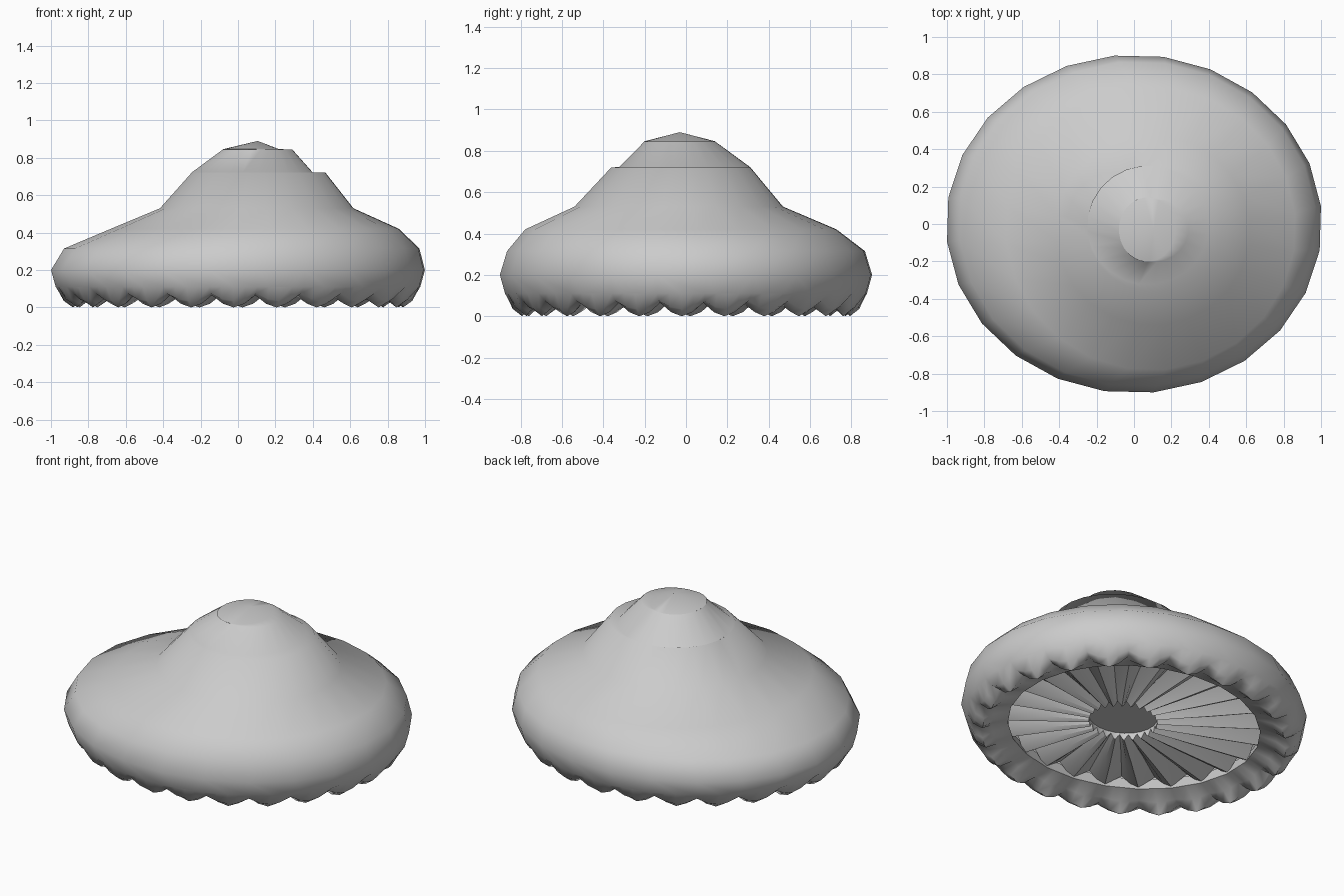
import bpy, bmesh
from math import cos, sin, radians

if "Cube" in bpy.data.objects:
    bpy.data.objects.remove(bpy.data.objects["Cube"])

SIDES, SUB = 24, 4          # cap sides, steps per scallop / gill
OFFSET = radians(6)


def ring(bm, cx, cy, rx, ry, heights):
    """Ring following a 24-sided ellipse; heights repeat along every side."""
    verts = []
    for i in range(SIDES):
        a, b = [OFFSET + radians(360 / SIDES) * k for k in (i, i + 1)]
        for j, z in enumerate(heights):
            t = j / len(heights)
            x = cos(a) * (1 - t) + cos(b) * t
            y = sin(a) * (1 - t) + sin(b) * t
            verts.append(bm.verts.new((cx + rx * x, cy + ry * y, z)))
    return verts


def bridge(bm, rings):
    """Join rings; a fine ring meets a coarse one with one face per side."""
    for lo, hi in zip(rings, rings[1:]):
        n, m = len(lo), len(hi)
        step = n // m
        for i in range(m):
            base = [lo[(i * step + s) % n] for s in range(step + 1)]
            bm.faces.new(base + [hi[(i + 1) % m], hi[i]])


def fan(bm, loop, point):
    tip = bm.verts.new(point)
    for i in range(len(loop)):
        bm.faces.new((loop[i], loop[(i + 1) % len(loop)], tip))


def finish(bm, name, angle):
    mesh = bpy.data.meshes.new(name)
    bm.to_mesh(mesh)
    bm.free()
    obj = bpy.data.objects.new(name, mesh)
    bpy.context.collection.objects.link(obj)
    bpy.ops.object.select_all(action='DESELECT')
    bpy.context.view_layer.objects.active = obj
    obj.select_set(True)
    bpy.ops.object.shade_smooth_by_angle(angle=radians(angle))


# Cap: inner lip, scalloped rim, bulging side, leaning crown with two small terraces
flat = lambda z: (z,) * SUB
bm = bmesh.new()
cap = [
    (0, 0, 0.77, 0.69, flat(0.17)),
    (0, 0, 0.735, 0.66, flat(0.09)),
    (0, 0, 0.83, 0.747, (0.07, 0.058, 0.052, 0.058)),
    (0, 0, 0.89, 0.80, (0.065, 0.02, 0.0, 0.02)),
    (0, 0, 0.94, 0.845, (0.075, 0.045, 0.035, 0.045)),
    (0, 0, 0.98, 0.88, flat(0.11)),
    (0, 0, 1.005, 0.905, (0.20,)),
    (0.02, 0, 0.955, 0.87, (0.315,)),
    (0.09, -0.025, 0.775, 0.757, (0.42,)),
    (0.10, -0.035, 0.52, 0.507, (0.53,)),
    (0.11, -0.025, 0.36, 0.338, (0.72,)),
    (0.076, -0.006, 0.326, 0.318, (0.721,)),
    (0.105, -0.03, 0.186, 0.172, (0.845,)),
    (0.07, -0.03, 0.151, 0.172, (0.846,)),
]
rings = [ring(bm, *r) for r in cap]
bridge(bm, rings)
fan(bm, rings[-1], (0.105, -0.03, 0.89))
finish(bm, "mushroom_cap", 60)

# Gills: radial pleats running to the socket edge
bm = bmesh.new()
gills = [
    (0.08, 0, 0.20, 0.18, flat(0.13)),
    (0.08, 0, 0.20, 0.18, (0.085, 0.095, 0.12, 0.105)),
    (0.04, 0, 0.47, 0.42, (0.095, 0.11, 0.15, 0.125)),
    (0, 0, 0.75, 0.675, (0.105, 0.13, 0.17, 0.14)),
]
rings = [ring(bm, *r) for r in gills]
bridge(bm, [r[::-1] for r in rings])
finish(bm, "gills", 20)

# Socket floor: flat disc where the stem would join
bm = bmesh.new()
fan(bm, ring(bm, 0.08, 0, 0.20, 0.18, flat(0.13))[::-1], (0.08, 0, 0.13))
finish(bm, "stem_socket", 30)
